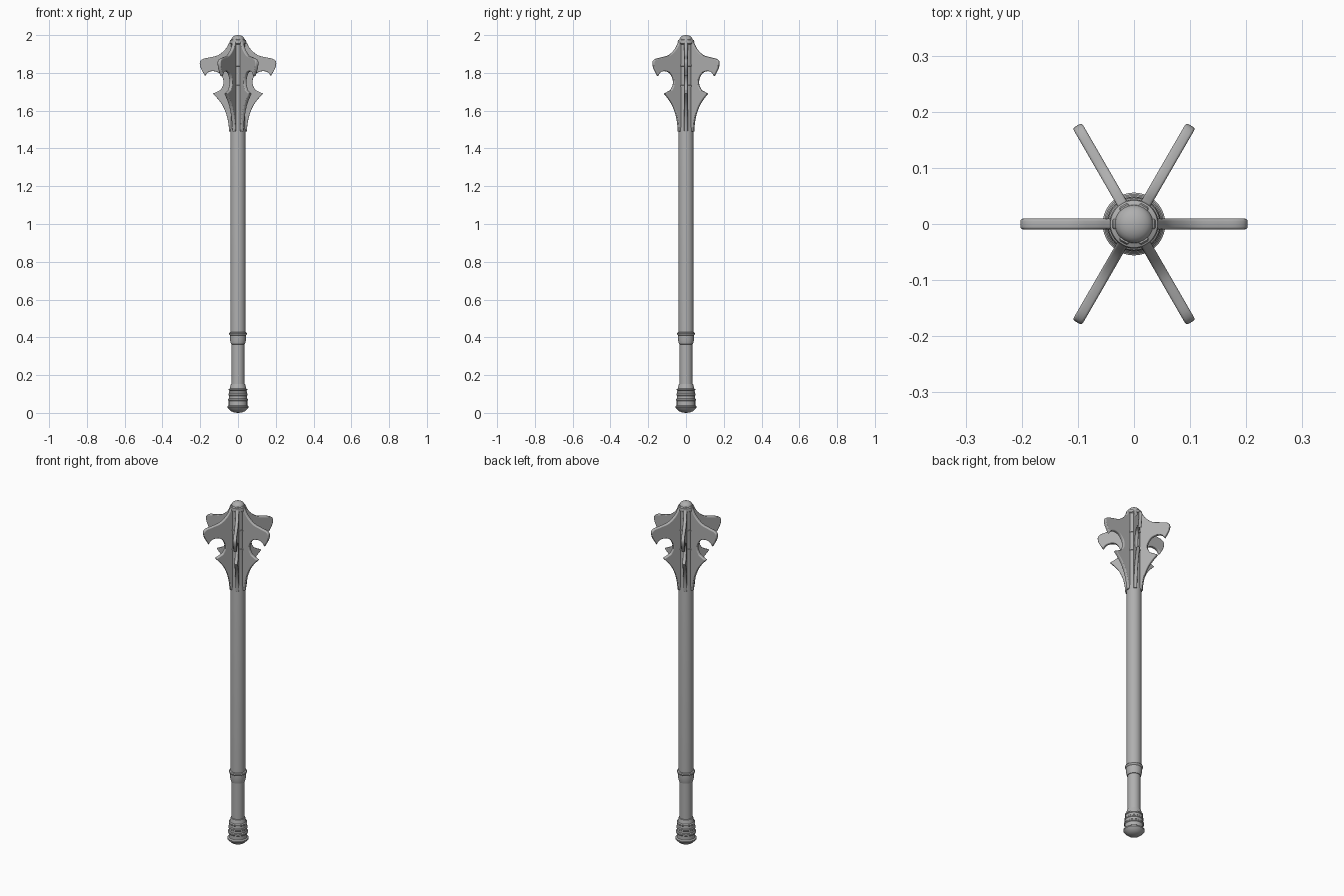
import bpy, math
from mathutils import Vector, Matrix

if "Cube" in bpy.data.objects:
    bpy.data.objects.remove(bpy.data.objects["Cube"])

# Dark steel
steel = bpy.data.materials.new("dark_steel")
steel.diffuse_color = (.43, .43, .43, 1)
steel.use_nodes = True
steel.node_tree.nodes["Principled BSDF"].inputs["Base Color"].default_value = steel.diffuse_color


def smooth(obj, angle=35):
    bpy.ops.object.select_all(action='DESELECT')
    obj.select_set(True)
    bpy.context.view_layer.objects.active = obj
    bpy.ops.object.shade_smooth_by_angle(angle=math.radians(angle))


def lathe(name, profile, sides=40):
    """Revolve a (radius, z) profile around the z axis."""
    verts, faces, rows = [], [], []
    for r, z in profile:
        n = 1 if r == 0 else sides
        rows.append([len(verts) + i for i in range(n)])
        verts += [(r * math.cos(math.tau * i / sides), r * math.sin(math.tau * i / sides), z)
                  for i in range(n)]
    for a, b in zip(rows, rows[1:]):
        for i in range(sides):
            j = (i + 1) % sides
            quad = [a[i % len(a)], a[j % len(a)], b[j % len(b)], b[i % len(b)]]
            faces.append(list(dict.fromkeys(quad)))
    mesh = bpy.data.meshes.new(name)
    mesh.from_pydata(verts, [], faces)
    mesh.materials.append(steel)
    obj = bpy.data.objects.new(name, mesh)
    bpy.context.collection.objects.link(obj)
    smooth(obj)
    return obj


def spline(points, steps=5):
    """Catmull-Rom samples through the points, last point left out."""
    p = [Vector(q) for q in points]
    p = [2 * p[0] - p[1]] + p + [2 * p[-1] - p[-2]]
    out = []
    for a, b, c, d in zip(p, p[1:], p[2:], p[3:]):
        for k in range(steps):
            t = k / steps
            out.append(0.5 * (2 * b + (c - a) * t + (2 * a - 5 * b + 4 * c - d) * t * t
                              + (3 * b - a - 3 * c + d) * t ** 3))
    return out


# Shaft running up through the head
lathe("shaft", [(0, .40), (.040, .40), (.040, 1.50), (.038, 1.52), (.038, 1.97), (0, 1.97)])

# Grip
lathe("grip", [(0, .12), (.034, .12), (.034, .38), (0, .38)])

# Collar between grip and shaft
lathe("grip_collar", [(.030, .362), (.037, .364), (.042, .385), (.042, .410), (.046, .413),
                      (.048, .419), (.046, .425), (.040, .428), (.038, .428)])

# Ringed pommel with domed base
lathe("pommel", [(0, 0), (.020, .002), (.037, .009), (.048, .019), (.056, .028), (.056, .035),
                 (.049, .040), (.049, .062), (.053, .066), (.053, .073), (.048, .077),
                 (.048, .090), (.051, .093), (.051, .100), (.047, .104), (.046, .117),
                 (.049, .120), (.049, .126), (.043, .130), (.038, .152), (.032, .154)])

# Cap on top of the head
cap = [(.036, 1.950), (.043, 1.955), (.044, 1.965), (.042, 1.973), (.034, 1.977)]
cap += [(.034 * math.cos(a), 1.977 + .023 * math.sin(a))
        for a in [math.pi / 2 * k / 6 for k in range(1, 6)]] + [(0, 2)]
lathe("head_cap", cap)

# Thin bands on the core between the flanges
for z in (1.73, 1.84):
    lathe("core_band", [(.036, z - .006), (.041, z - .004), (.041, z + .004), (.036, z + .006)])

# Flange outline: crest, hooked beak, round bite, lower spike
outline = []
outline += spline([(.036, 1.980), (.047, 1.958), (.068, 1.924), (.105, 1.894), (.150, 1.882),
                   (.187, 1.873), (.202, 1.857), (.197, 1.825), (.174, 1.783)])
outline += spline([(.174, 1.783), (.158, 1.803), (.130, 1.809), (.100, 1.799), (.080, 1.770),
                   (.078, 1.738), (.092, 1.710)], 4)
outline += spline([(.092, 1.710), (.108, 1.702), (.133, 1.690)], 4)
outline += spline([(.133, 1.690), (.106, 1.661), (.081, 1.626), (.061, 1.578), (.051, 1.533),
                   (.047, 1.490)], 4)
outline += [Vector((.047, 1.490)), Vector((.025, 1.490)), Vector((.025, 1.980))]

# One flange mesh with rounded rim, shared by six copies
curve = bpy.data.curves.new("flange_outline", 'CURVE')
curve.dimensions = '2D'
curve.fill_mode = 'BOTH'
curve.extrude = .005
curve.bevel_depth = .0045
curve.bevel_resolution = 2
curve.offset = -.0045
line = curve.splines.new('POLY')
line.points.add(len(outline) - 1)
for point, co in zip(line.points, outline):
    point.co = (co.x, co.y, 0, 1)
line.use_cyclic_u = True
helper = bpy.data.objects.new("flange_helper", curve)
bpy.context.collection.objects.link(helper)
bpy.context.view_layer.update()
flange_mesh = bpy.data.meshes.new_from_object(
    helper.evaluated_get(bpy.context.evaluated_depsgraph_get()))
bpy.data.objects.remove(helper)
flange_mesh.materials.clear()
flange_mesh.materials.append(steel)

for i in range(6):
    flange = bpy.data.objects.new("flange", flange_mesh)
    bpy.context.collection.objects.link(flange)
    flange.matrix_world = Matrix.Rotation(i * math.pi / 3, 4, 'Z') @ Matrix.Rotation(math.pi / 2, 4, 'X')
    if i == 0:
        smooth(flange, 40)
